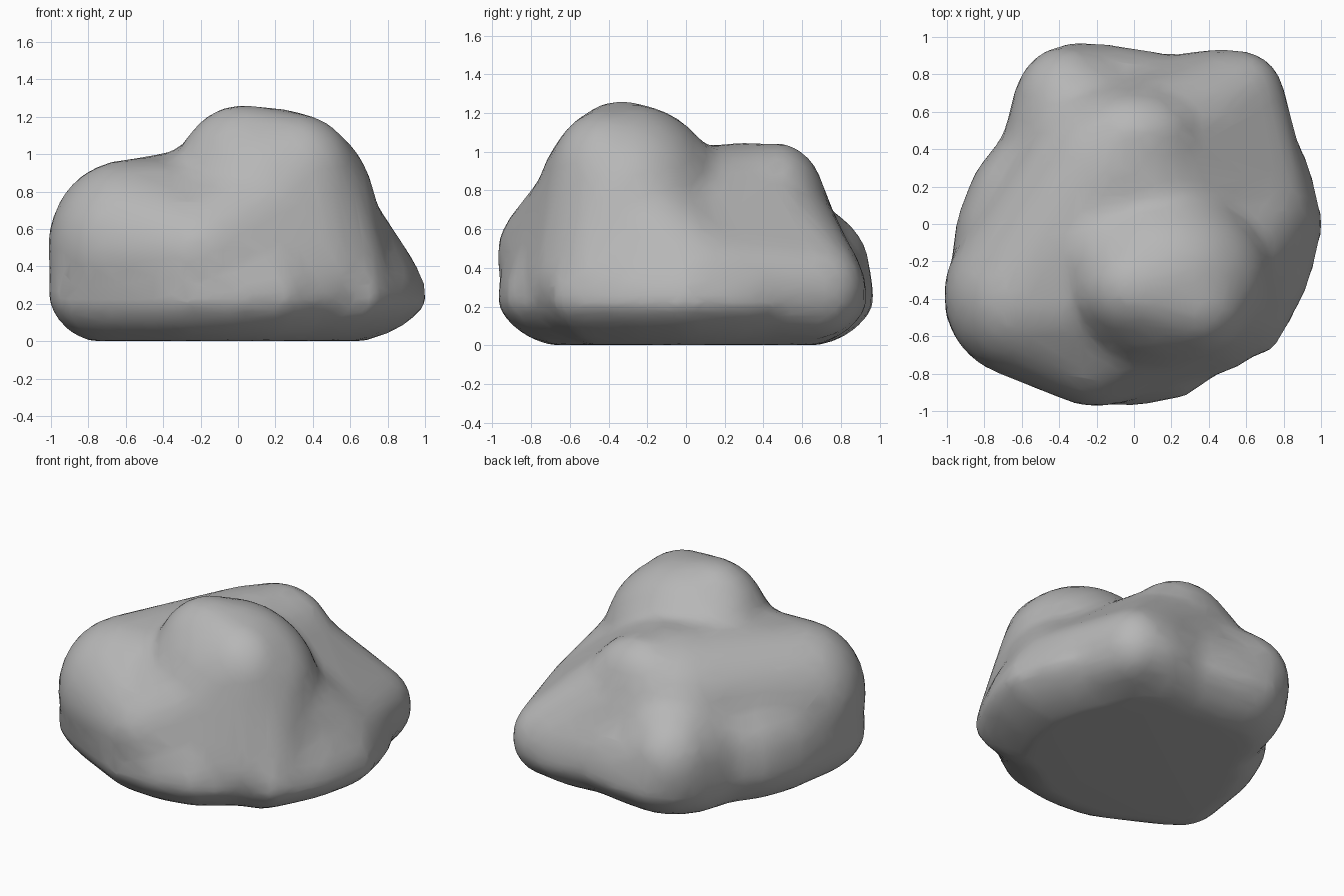
import bpy
import bmesh
from mathutils import Matrix, Vector

cube = bpy.data.objects.get("Cube")
if cube:
    bpy.data.objects.remove(cube, do_unlink=True)

# Single stone colour
stone = bpy.data.materials.new("stone grey")
stone.use_nodes = True
grey = (0.47, 0.47, 0.47, 1)
stone.diffuse_color = grey
shader = stone.node_tree.nodes["Principled BSDF"]
shader.inputs["Base Color"].default_value = grey
shader.inputs["Roughness"].default_value = 0.9

# Directions of a unit ball, shared by every rounded mass
ball = bmesh.new()
bmesh.ops.create_icosphere(ball, subdivisions=4, radius=1)
directions = [v.co.copy() for v in ball.verts]
ball.free()

bm = bmesh.new()

# Footing: the ground outline lofted through a rounded profile
outline = [(1, 0), (.93, -.3), (.82, -.52), (.73, -.68), (.57, -.69),
           (.28, -.91), (0, -.96), (-.3, -.94), (-.52, -.83), (-.78, -.7),
           (-.96, -.58), (-1, -.43), (-.95, -.15), (-.93, .03), (-.83, .28),
           (-.68, .47), (-.62, .72), (-.5, .88), (-.33, .96), (-.08, .94),
           (.2, .89), (.5, .93), (.77, .78), (.79, .58), (.93, .3)]
# height, scale, sideways shift
profile = [(0, .75, -.06), (.05, .87, -.04), (.11, .95, -.02), (.2, 1.02, 0),
           (.32, 1.01, -.01), (.44, .97, -.03), (.54, .9, -.05), (.62, .8, -.07)]
rings = [[bm.verts.new((x * s + dx, y * s, z)) for x, y in outline]
         for z, s, dx in profile]
for low, high in zip(rings, rings[1:]):
    for i in range(len(outline)):
        j = (i + 1) % len(outline)
        bm.faces.new((low[i], low[j], high[j], high[i]))
bm.faces.new(rings[0])
bm.faces.new(rings[-1])


def mass(*lobes):
    """Stretch one convex skin over one or more ellipsoids."""
    points = []
    for centre, radii in lobes:
        shape = Matrix.Translation(centre) @ Matrix.Diagonal((*radii, 1))
        points += [bm.verts.new(shape @ d) for d in directions]
    bmesh.ops.convex_hull(bm, input=points)
    loose = [v for v in points if not v.link_faces]
    bmesh.ops.delete(bm, geom=loose, context='VERTS')


# Rounded masses: centre, radii
summit = ((.16, -.29, .7), (.58, .49, .55))
crown = ((.03, -.33, .86), (.37, .33, .41))
brow = ((.31, -.41, .84), (.34, .31, .38))
flank = ((-.1, -.17, .72), (.37, .36, .4))
shelf = ((-.06, .31, .6), (.52, .45, .45))
shelf_lip = ((0, .47, .71), (.37, .26, .34))
shoulder = ((-.6, -.38, .5), (.42, .44, .47))
front_bulge = ((-.2, -.64, .46), (.38, .34, .34))
side_bulge = ((.62, .05, .33), (.34, .4, .29))
rear_bulge = ((-.35, .62, .37), (.3, .34, .35))
front_corner = ((.42, -.5, .33), (.3, .3, .3))
low_corner = ((.57, -.46, .29), (.25, .25, .25))
rear_corner = ((.57, .67, .29), (.24, .26, .26))
# Lower cores that the slopes between the masses rest on
waist = ((.15, -.3, .58), (.56, .46, .39))
chest = ((.28, -.4, .7), (.4, .35, .42))
shelf_core = ((-.08, .3, .55), (.5, .42, .38))

for lobe in (summit, flank, shelf_lip):
    mass(lobe)
mass(crown, brow)
mass(shoulder, shelf)
mass(waist, shelf_core, shoulder)
mass(waist, shelf, side_bulge)
mass(waist, shoulder, front_bulge)
mass(chest, flank, front_bulge)
mass(chest, front_bulge, front_corner)
mass(chest, low_corner, side_bulge)
mass(summit, low_corner)
mass(shelf, side_bulge, rear_corner)
mass(shelf_core, rear_bulge)
bmesh.ops.recalc_face_normals(bm, faces=bm.faces)

mesh = bpy.data.meshes.new("boulder")
bm.to_mesh(mesh)
bm.free()
boulder = bpy.data.objects.new("boulder", mesh)
bpy.context.collection.objects.link(boulder)

# Fuse the masses into one skin, soften the creases, reduce to broad faces
fuse = boulder.modifiers.new("fuse", 'REMESH')
fuse.mode = 'VOXEL'
fuse.voxel_size = 0.04
soften = boulder.modifiers.new("soften", 'SMOOTH')
soften.factor = 0.5
soften.iterations = 16
reduce = boulder.modifiers.new("reduce", 'DECIMATE')
reduce.ratio = 0.2
bpy.context.view_layer.update()
graph = bpy.context.evaluated_depsgraph_get()
skin = bpy.data.meshes.new_from_object(boulder.evaluated_get(graph))
boulder.modifiers.clear()
boulder.data = skin
bpy.data.meshes.remove(mesh)

# Rest the lowest point on the ground
skin.transform(Matrix.Translation(Vector((0, 0, -min(v.co.z for v in skin.vertices)))))

skin.materials.clear()
skin.materials.append(stone)
for face in skin.polygons:
    face.use_smooth = True
    face.material_index = 0
skin.update()
